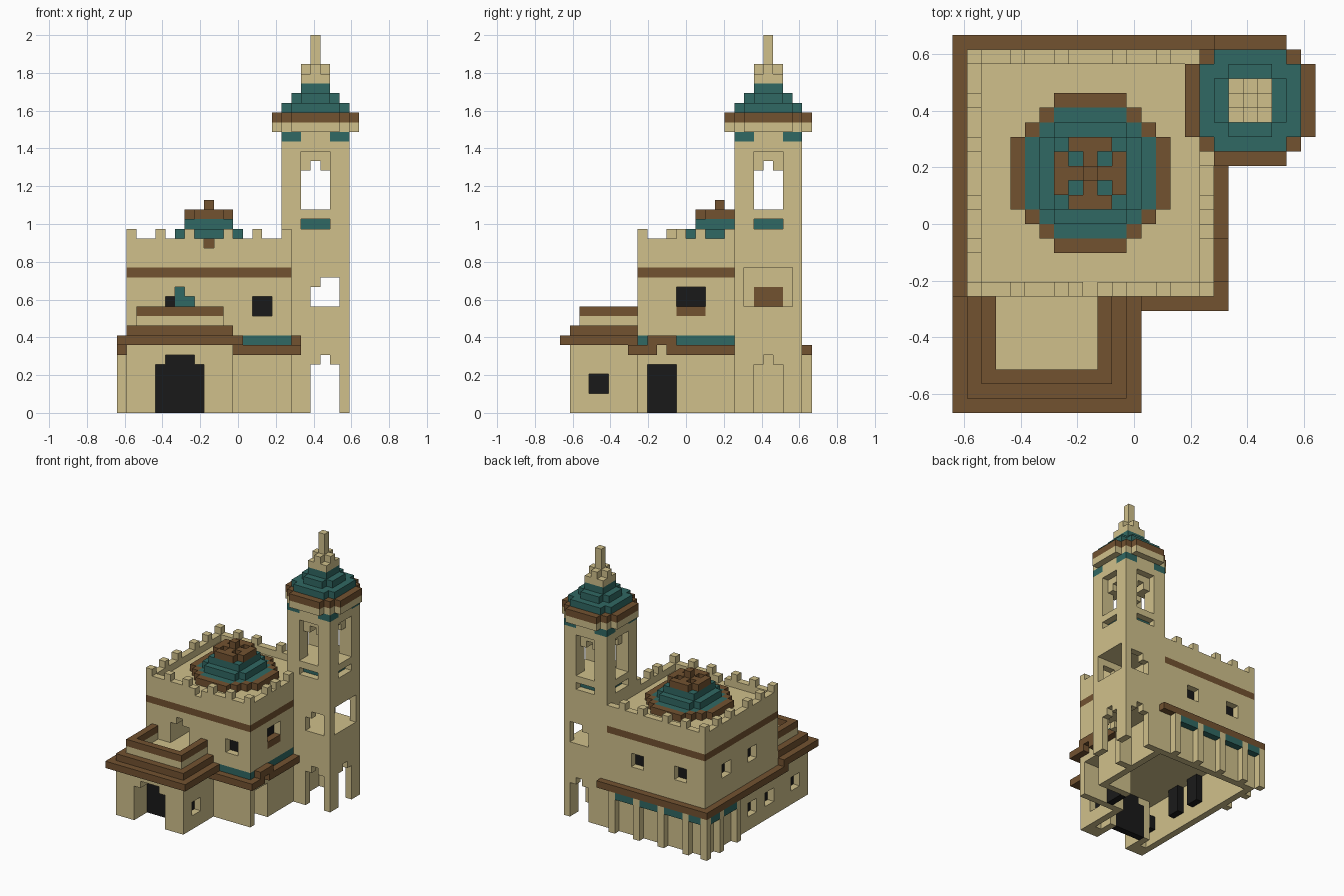
import bpy, bmesh
from mathutils import Vector

old = bpy.data.objects.get("Cube")
if old:
    bpy.data.objects.remove(old, do_unlink=True)

U = 2 / 39                      # edge of one building block
ORIGIN = Vector((-12.5, -13, 0))


def material(name, rgb):
    m = bpy.data.materials.new(name)
    m.use_nodes = True
    m.diffuse_color = (*rgb, 1)
    m.node_tree.nodes["Principled BSDF"].inputs["Base Color"].default_value = (*rgb, 1)
    return m


MATS = [material("sandstone", (0.63, 0.53, 0.26)), material("brown_wood", (0.17, 0.085, 0.03)),
        material("teal_tile", (0.03, 0.14, 0.125)), material("black_opening", (0.01, 0.01, 0.01))]
SAND, BROWN, TEAL, BLACK = range(4)
cells = {}                      # block position -> (part, colour)


def block_range(x, y, z):
    return [(i, j, k) for i in range(*x) for j in range(*y) for k in range(*z)]


def fill(part, mat, x, y, z):
    for c in block_range(x, y, z):
        cells[c] = (part, mat)


def carve(x, y, z):
    for c in block_range(x, y, z):
        cells.pop(c, None)


def paint(mat, x, y, z):
    for c in block_range(x, y, z):
        if c in cells:
            cells[c] = (cells[c][0], mat)


def disc(part, mat, center, r, reach, k):
    """One layer of a chamfered square."""
    for dx in range(-r, r + 1):
        for dy in range(-r, r + 1):
            if abs(dx) + abs(dy) <= reach:
                cells[(center[0] + dx, center[1] + dy, k)] = (part, mat)


def opening(part, x, y, z, step):
    """Cut a recess and close its inner end with a dark pane."""
    carve(x, y, z)
    hole = set(block_range(x, y, z))
    for i, j, k in hole:
        pane = (i + step[0], j + step[1], k)
        if pane not in hole:
            cells[pane] = (part, BLACK)


# Main hall with parapet, band and hollow ground floor
fill("main_hall", SAND, (1, 18), (8, 25), (0, 18))
carve((2, 17), (9, 24), (17, 18))
carve((2, 17), (9, 24), (0, 6))
paint(BROWN, (1, 18), (8, 25), (14, 15))
paint(TEAL, (13, 18), (8, 9), (7, 8))
paint(TEAL, (17, 18), (12, 18), (7, 8))
for n in (1, 4, 7, 11, 14, 17):
    for e in (8, 24):
        fill("battlements", SAND, (n, n + 1), (e, e + 1), (18, 19))
    fill("battlements", SAND, (1, 2), (n + 7, n + 8), (18, 19))
for n in (8, 12, 14, 17):
    fill("battlements", SAND, (17, 18), (n, n + 1), (18, 19))
carve((9, 10), (8, 9), (17, 18))

# Cornice around the hall
fill("cornice", BROWN, (0, 18), (25, 26), (6, 7))
fill("cornice", BROWN, (0, 1), (7, 26), (6, 7))
fill("cornice", BROWN, (12, 19), (7, 8), (6, 7))
fill("cornice", BROWN, (18, 19), (7, 18), (6, 7))
carve((18, 19), (10, 11), (6, 7))
fill("cornice", BROWN, (18, 19), (9, 12), (7, 8))

# Buttress arcade on the back and the far side, with tiled spandrels
fill("spandrels", TEAL, (1, 15), (25, 26), (5, 6))
fill("spandrels", TEAL, (0, 1), (18, 25), (5, 6))
for n in (0, 3, 7, 11, 15):
    fill("buttresses", SAND, (n, n + 1), (25, 26), (0, 6))
for n in (18, 22):
    fill("buttresses", SAND, (0, 1), (n, n + 1), (0, 6))

# Porch with stepped eaves and a terrace
fill("porch", SAND, (1, 12), (1, 8), (0, 9))
carve((2, 11), (3, 9), (0, 6))
fill("porch_eaves", BROWN, (0, 13), (0, 8), (7, 8))
fill("porch_eaves", BROWN, (1, 12), (1, 8), (8, 9))
fill("porch_parapet", SAND, (2, 11), (2, 8), (9, 10))
fill("porch_parapet", BROWN, (2, 11), (2, 8), (10, 11))
carve((3, 10), (3, 8), (9, 11))
paint(SAND, (3, 10), (3, 8), (8, 9))

# Deep doorways
fill("front_door", SAND, (3, 10), (3, 5), (0, 6))
opening("front_door", (4, 9), (1, 4), (0, 5), (0, 1))
opening("front_door", (5, 8), (1, 4), (5, 6), (0, 1))
fill("side_door", SAND, (13, 17), (8, 13), (0, 6))
opening("side_door", (14, 18), (9, 12), (0, 5), (-1, 0))

# Windows
opening("porch_window", (11, 12), (3, 5), (2, 4), (-1, 0))
for j in (3, 9, 13):
    opening("ground_windows", (1, 2), (j, j + 2), (2, 4), (1, 0))
fill("ground_windows", BLACK, (2, 3), (9, 11), (4, 6))
fill("ground_windows", BLACK, (2, 3), (13, 15), (4, 6))
opening("front_window", (14, 16), (8, 9), (10, 12), (0, 1))
opening("side_window", (17, 18), (12, 15), (11, 13), (-1, 0))
paint(BROWN, (17, 18), (12, 15), (10, 11))
for n in (4, 11):
    opening("back_windows", (n, n + 2), (24, 25), (10, 12), (0, -1))
for n in (13, 19):
    opening("far_side_windows", (1, 2), (n, n + 2), (10, 12), (1, 0))

# Terrace doorway
carve((5, 8), (8, 13), (9, 12))
carve((6, 7), (8, 13), (12, 13))
paint(TEAL, (6, 8), (13, 14), (9, 13))
paint(BLACK, (5, 6), (13, 14), (9, 12))

# Dome on the hall roof
DOME = (9, 16)
disc("dome_ring", BROWN, DOME, 5, 7, 17)
for r, k in ((4, 17), (3, 18), (2, 19)):
    disc("dome", TEAL, DOME, r, r + 2, k)
disc("dome_crown", BROWN, DOME, 2, 3, 20)
for dx in (-1, 1):
    for dy in (-1, 1):
        cells.pop((DOME[0] + dx, DOME[1] + dy, 20))
disc("dome_crown", BROWN, DOME, 0, 0, 21)

# Tower shaft
fill("tower", SAND, (17, 24), (18, 25), (0, 29))
carve((18, 23), (19, 24), (0, 6))           # arched base
carve((20, 23), (18, 25), (0, 5))
carve((21, 22), (18, 25), (5, 6))
carve((18, 24), (20, 23), (0, 5))
carve((18, 24), (21, 22), (5, 6))
carve((18, 24), (19, 24), (11, 15))         # middle room
carve((20, 23), (18, 25), (11, 13))
carve((21, 23), (18, 25), (13, 14))
paint(BROWN, (17, 18), (20, 23), (11, 13))
carve((17, 24), (20, 23), (21, 25))         # belfry
carve((19, 22), (18, 25), (21, 25))
carve((17, 24), (21, 22), (25, 26))
carve((20, 21), (18, 25), (25, 26))
paint(TEAL, (19, 22), (19, 24), (19, 20))   # recessed tile panels
paint(TEAL, (18, 23), (20, 23), (19, 20))
for e in (0, 6):
    for z in ((25, 27), (19, 20)):
        carve((19, 22), (18 + e, 19 + e), z)
        carve((17 + e, 18 + e), (20, 23), z)
for i in (17, 22):
    for j in (18, 23):
        paint(TEAL, (i, i + 2), (j, j + 2), (28, 29))

# Tower eaves, stepped roof and spire
TOWER = (20, 21)
disc("tower_eaves", SAND, TOWER, 4, 6, 29)
disc("tower_eaves", BROWN, TOWER, 4, 6, 30)
for r, reach, k in ((3, 5, 31), (2, 3, 32), (1, 2, 33)):
    disc("tower_roof", TEAL, TOWER, r, reach, k)
disc("spire", SAND, TOWER, 1, 2, 34)
disc("spire", SAND, TOWER, 1, 1, 35)
fill("spire", SAND, (20, 21), (21, 22), (36, 39))

# Turn the blocks into one surface mesh per part
for part in sorted({p for p, _ in cells.values()}):
    bm = bmesh.new()
    for c, (name, mat) in cells.items():
        if name != part:
            continue
        for axis in range(3):
            for side in (0, 1):
                near = list(c)
                near[axis] += 2 * side - 1
                if tuple(near) in cells:
                    continue
                a, b = (axis + 1) % 3, (axis + 2) % 3
                ring = []
                for da, db in ((0, 0), (1, 0), (1, 1), (0, 1)):
                    p = Vector(c) + ORIGIN
                    p[axis] += side
                    p[a] += da
                    p[b] += db
                    ring.append(bm.verts.new(p * U))
                face = bm.faces.new(ring if side else ring[::-1])
                face.material_index = mat
    bmesh.ops.remove_doubles(bm, verts=bm.verts, dist=U / 100)
    mesh = bpy.data.meshes.new(part)
    bm.to_mesh(mesh)
    bm.free()
    for m in MATS:
        mesh.materials.append(m)
    bpy.context.collection.objects.link(bpy.data.objects.new(part, mesh))
